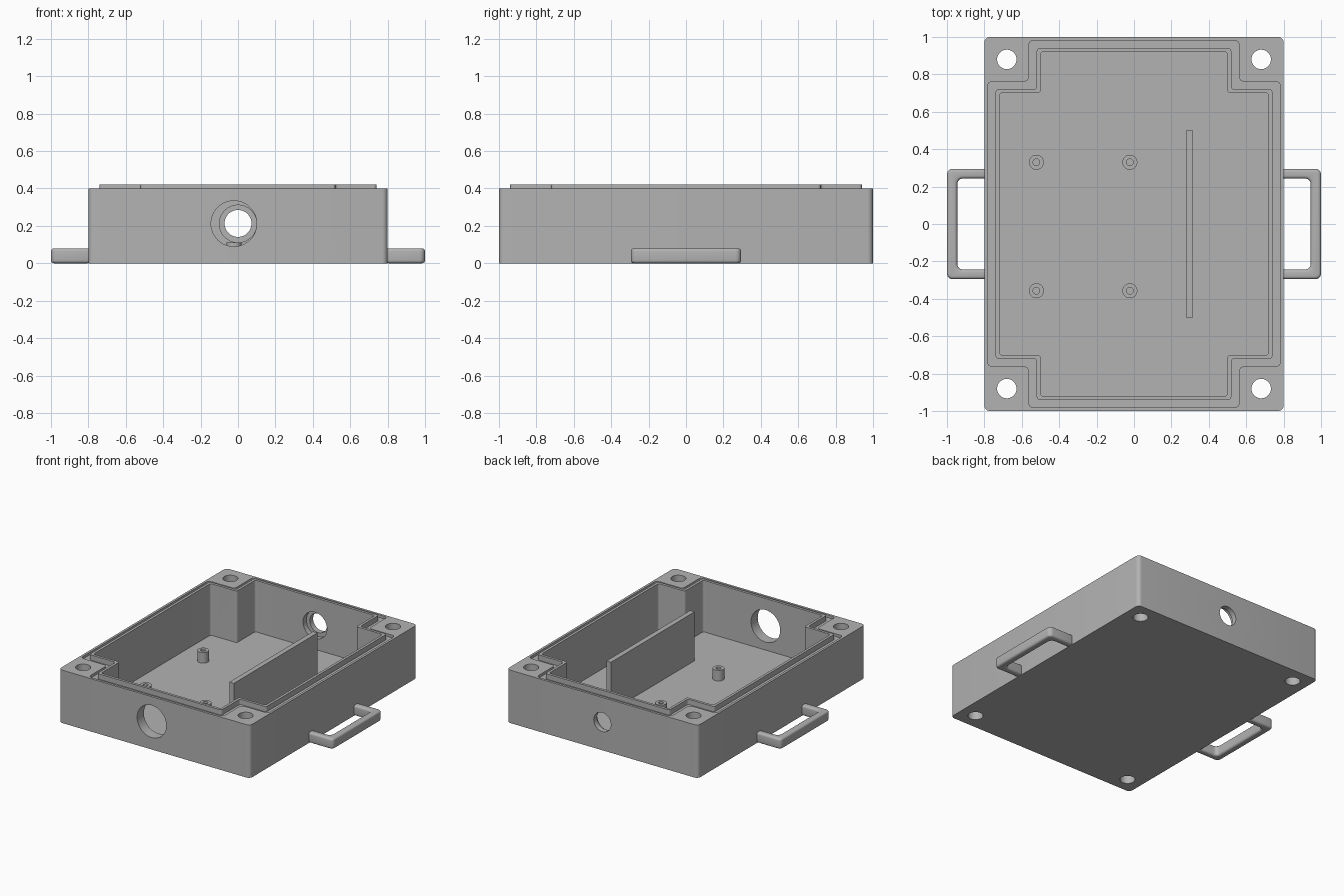
import bpy, bmesh
from math import radians
from mathutils import Matrix

cube = bpy.data.objects.get("Cube")
if cube:
    bpy.data.objects.remove(cube, do_unlink=True)

grey = bpy.data.materials.new("light grey plastic")
grey.use_nodes = True
colour = (0.45, 0.45, 0.45, 1)
grey.diffuse_color = colour
grey.node_tree.nodes["Principled BSDF"].inputs["Base Color"].default_value = colour


def add_object(name, bm):
    bmesh.ops.recalc_face_normals(bm, faces=bm.faces)
    mesh = bpy.data.meshes.new(name)
    bm.to_mesh(mesh)
    bm.free()
    mesh.materials.append(grey)
    obj = bpy.data.objects.new(name, mesh)
    bpy.context.collection.objects.link(obj)
    return obj


def prism(name, points, z0, z1, radius=0.0, rounded=lambda co: True):
    """Extruded outline with rounded upright corners."""
    bm = bmesh.new()
    face = bm.faces.new([bm.verts.new((x, y, z0)) for x, y in points])
    top = bmesh.ops.extrude_face_region(bm, geom=[face])["geom"]
    bmesh.ops.translate(bm, vec=(0, 0, z1 - z0),
                        verts=[v for v in top if isinstance(v, bmesh.types.BMVert)])
    if radius:
        upright = [e for e in bm.edges
                   if abs(e.verts[0].co.z - e.verts[1].co.z) > 1e-4
                   and rounded(e.verts[0].co)]
        bmesh.ops.bevel(bm, geom=upright, offset=radius, segments=6,
                        profile=0.5, affect='EDGES')
    return add_object(name, bm)


def cylinder(name, centre, radius, length, axis='Z'):
    bm = bmesh.new()
    turn = Matrix.Rotation(radians(90), 4, 'X') if axis == 'Y' else Matrix()
    bmesh.ops.create_cone(bm, cap_ends=True, segments=48, radius1=radius,
                          radius2=radius, depth=length,
                          matrix=Matrix.Translation(centre) @ turn)
    return add_object(name, bm)


def apply_modifier(obj, mod):
    bpy.context.view_layer.objects.active = obj
    bpy.ops.object.modifier_apply(modifier=mod.name)


def combine(obj, other, operation='DIFFERENCE'):
    mod = obj.modifiers.new("combine", 'BOOLEAN')
    mod.operation, mod.solver, mod.object = operation, 'EXACT', other
    apply_modifier(obj, mod)
    bpy.data.objects.remove(other, do_unlink=True)


def rectangle(x0, x1, y0, y1):
    return [(x0, y0), (x1, y0), (x1, y1), (x0, y1)]


def notched(inset):
    """Enclosure outline with a square notch at each corner."""
    x, y, nx, ny = 0.8 - inset, 1 - inset, 0.58 - inset, 0.78 - inset
    quarter = [(x, ny), (nx, ny), (nx, y)]
    right = [(a, -b) for a, b in reversed(quarter)] + quarter
    return right + [(-a, -b) for a, b in right]


# Enclosure body: gasket groove, raised lip and cavity
body = prism("enclosure_body", rectangle(-0.8, 0.8, -1, 1), 0, 0.4, 0.03)
combine(body, prism("groove_cutter", notched(0.018), 0.38, 0.5, 0.025))
combine(body, prism("lip_block", notched(0.06), 0.2, 0.42, 0.015), 'UNION')
combine(body, prism("cavity_cutter", notched(0.08), 0.03, 0.5, 0.015))

# Screw holes through the corner posts
for sx in (-1, 1):
    for sy in (-1, 1):
        combine(body, cylinder("screw_cutter", (sx * 0.68, sy * 0.88, 0.2), 0.052, 1))

# Front port, and back port with an inner counterbore
combine(body, cylinder("front_port_cutter", (-0.022, -0.96, 0.212), 0.122, 0.2, 'Y'))
combine(body, cylinder("back_port_cutter", (0, 0.96, 0.213), 0.072, 0.2, 'Y'))
combine(body, cylinder("counterbore_cutter", (0, 0.91, 0.211), 0.1, 0.1, 'Y'))

# Partition wall
prism("partition", rectangle(0.278, 0.316, -0.5, 0.5), 0.025, 0.4)

# Board standoffs with pilot holes
standoffs = []
for x in (-0.522, -0.022):
    for y in (-0.357, 0.33):
        post = cylinder("standoff", (x, y, 0.0675), 0.04, 0.085)
        combine(post, cylinder("pilot_cutter", (x, y, 0.1), 0.018, 0.13))
        standoffs.append(post)

# Side handles: rounded U-shaped bars
bar = [(0.79, -0.295), (1, -0.295), (1, 0.295), (0.79, 0.295),
       (0.79, 0.243), (0.945, 0.243), (0.945, -0.243), (0.79, -0.243)]
handles = prism("side_handles", bar, 0, 0.08, 0.03, lambda co: co.x > 0.85)
bevel = handles.modifiers.new("round", 'BEVEL')
bevel.width, bevel.segments = 0.016, 4
bevel.limit_method, bevel.angle_limit = 'ANGLE', radians(40)
apply_modifier(handles, bevel)
mirror = handles.modifiers.new("mirror", 'MIRROR')
mirror.use_mirror_merge = False
apply_modifier(handles, mirror)

# Smooth curved walls while keeping edges sharp
bpy.ops.object.select_all(action='DESELECT')
for obj in [body, handles] + standoffs:
    obj.select_set(True)
bpy.context.view_layer.objects.active = body
bpy.ops.object.shade_smooth_by_angle(angle=radians(30))
